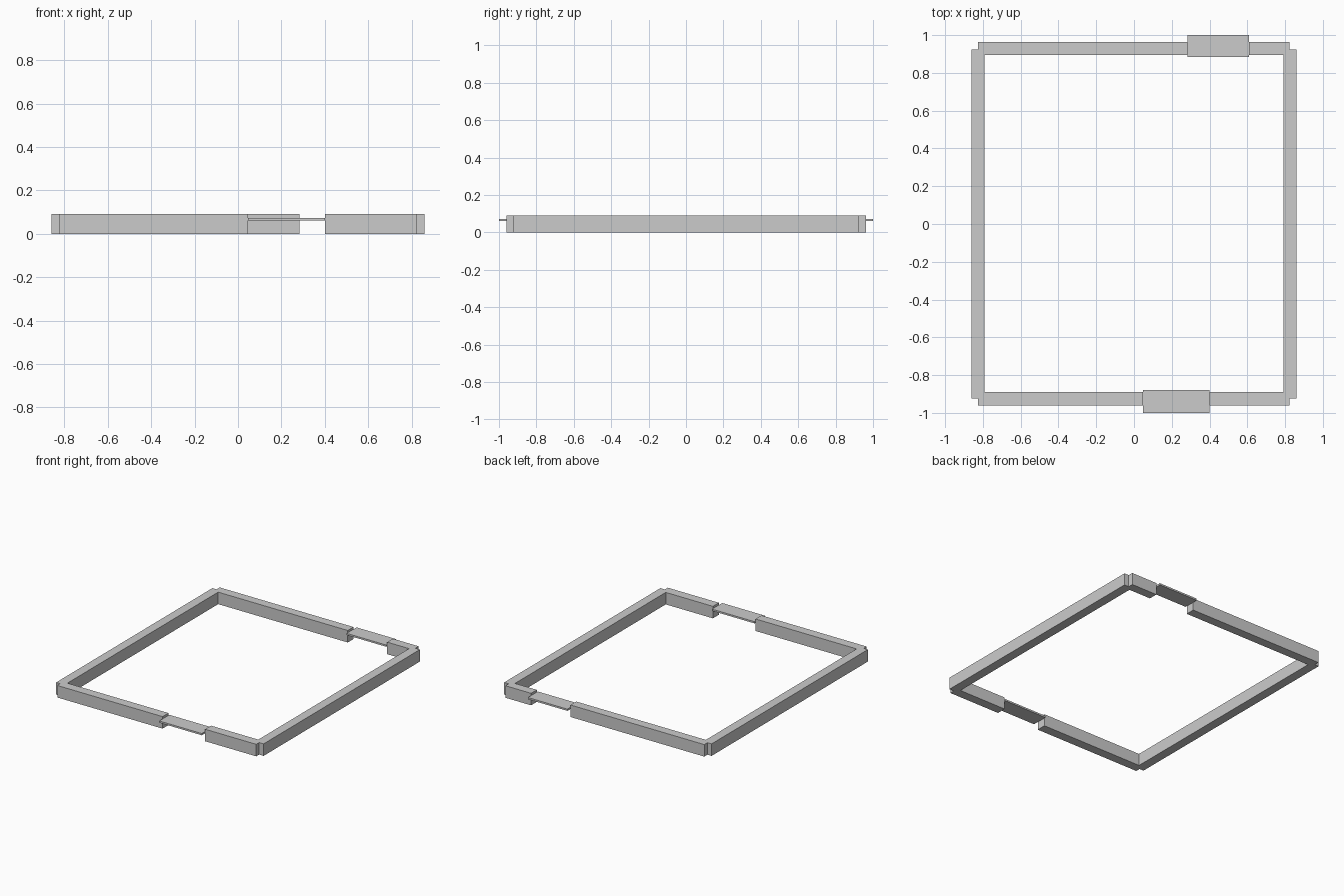
import bpy

if "Cube" in bpy.data.objects:
    bpy.data.objects.remove(bpy.data.objects["Cube"])

grey = bpy.data.materials.new("plain grey")
grey.diffuse_color = (0.6, 0.6, 0.6, 1)
grey.use_nodes = True
grey.node_tree.nodes["Principled BSDF"].inputs["Base Color"].default_value = grey.diffuse_color


def box(name, x0, x1, y0, y1, z0, z1):
    bpy.ops.mesh.primitive_cube_add(
        size=1, location=((x0 + x1) / 2, (y0 + y1) / 2, (z0 + z1) / 2))
    ob = bpy.context.object
    ob.name = name
    ob.scale = (x1 - x0, y1 - y0, z1 - z0)
    bpy.ops.object.transform_apply(location=False, rotation=False, scale=True)
    ob.data.materials.append(grey)


H = 0.09               # wall height
PLATE = (0.06, 0.073)  # bottom and top of the threshold plates

# Side walls, stopping short of the outer corners
box("left_wall", -0.86, -0.791, -0.925, 0.925, 0, H)
box("right_wall", 0.791, 0.86, -0.925, 0.925, 0, H)

# Front and back walls, each split by a doorway bridged by a wider plate
for side, y0, y1, p0, p1, gap0, gap1 in (
        ("front", -0.96, -0.89, -1.0, -0.88, 0.047, 0.40),
        ("back", 0.895, 0.963, 0.883, 1.0, 0.283, 0.61)):
    box(side + "_wall_left", -0.826, gap0, y0, y1, 0, H)
    box(side + "_wall_right", gap1, 0.823, y0, y1, 0, H)
    box(side + "_threshold_plate", gap0, gap1, p0, p1, *PLATE)
